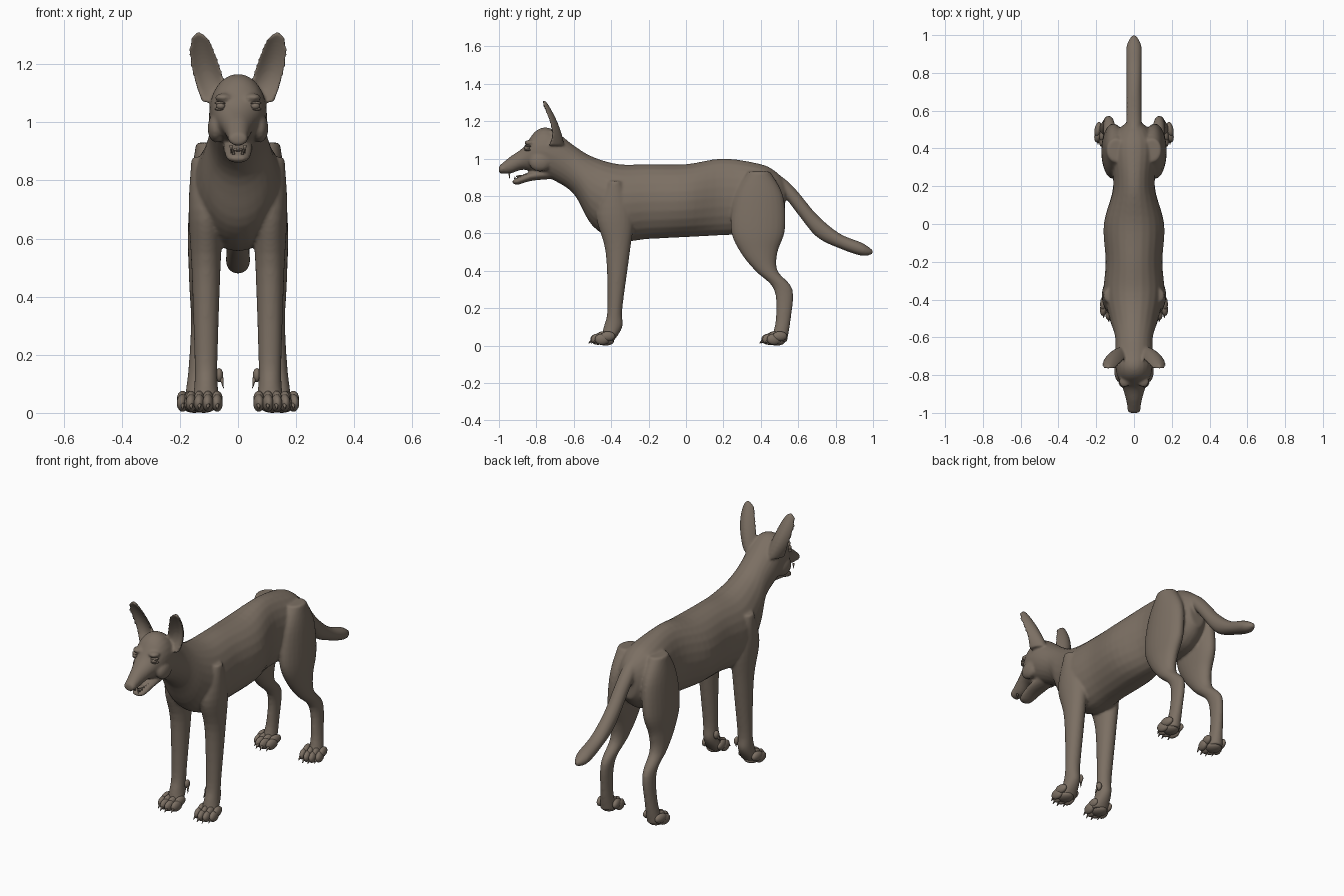
import bpy, bmesh, math
from mathutils import Vector, Matrix

if "Cube" in bpy.data.objects:
    bpy.data.objects.remove(bpy.data.objects["Cube"])

# One coat colour for everything
fur = bpy.data.materials.new("brown_grey_fur")
fur.use_nodes = True
colour = (0.2, 0.16, 0.125, 1)
fur.diffuse_color = colour
fur.node_tree.nodes["Principled BSDF"].inputs["Base Color"].default_value = colour

SIDES, STEPS = 24, 5
BOTH = (1, -1)


def spline(a, b, c, d, t):
    """Catmull-Rom blend of four sections."""
    return [q + t / 2 * (r - p + t * (2 * p - 5 * q + 4 * r - s + t * (3 * (q - r) + s - p)))
            for p, q, r, s in zip(a, b, c, d)]


def refine(sections):
    """Add smoothly blended sections between the given ones."""
    last = len(sections) - 1
    smooth = []
    for i in range(last):
        quad = [sections[min(max(k, 0), last)] for k in range(i - 1, i + 3)]
        smooth += [spline(*quad, step / STEPS) for step in range(STEPS)]
    return smooth + [sections[last]]


def loft(bm, ovals, sides=(1,), cup=0):
    """Skin ovals given as (centre x, half width, first side point, opposite side point)."""
    for side in sides:
        rings = []
        for x, half, a, b in ovals:
            ring = []
            for k in range(SIDES):
                angle = math.tau * k / SIDES
                across = half * math.sin(angle)
                y, z = (a + b) / 2 + (a - b) / 2 * math.cos(angle)
                dip = cup * across * math.sin(angle)
                ring.append(bm.verts.new((side * (x + across), y - dip, z)))
            rings.append(ring)
        for lower, upper in zip(rings, rings[1:]):
            for k in range(SIDES):
                bm.faces.new((lower[k - 1], lower[k], upper[k], upper[k - 1]))
        bm.faces.new(rings[0])
        bm.faces.new(rings[-1])


def lengthwise(bm, sections):
    """A form along y, from (y, top, bottom, half width)."""
    loft(bm, [(0, half, Vector((y, top)), Vector((y, bottom)))
              for y, top, bottom, half in refine(sections)])


def leg(bm, sections, foot_x, lean):
    """A pair of legs, from (height, front, back, half width)."""
    loft(bm, [(foot_x - lean * z, half, Vector((front, z)), Vector((back, z)))
              for z, front, back, half in refine(sections)], BOTH)


def ball(bm, centre, radii, turn=0):
    matrix = Matrix.Translation(centre) @ Matrix.Rotation(turn, 4, "Z") @ Matrix.Diagonal((*radii, 1))
    bmesh.ops.create_uvsphere(bm, u_segments=16, v_segments=10, radius=1, matrix=matrix)


def spike(bm, base, tip, radius):
    base, tip = Vector(base), Vector(tip)
    way = tip - base
    turn = way.to_track_quat("Z", "Y").to_matrix().to_4x4()
    bmesh.ops.create_cone(bm, cap_ends=True, segments=8, radius1=radius, radius2=radius / 6,
                          depth=way.length, matrix=Matrix.Translation((base + tip) / 2) @ turn)


def finish(bm, name):
    bmesh.ops.recalc_face_normals(bm, faces=bm.faces)
    for face in bm.faces:
        face.smooth = True
    mesh = bpy.data.meshes.new(name)
    bm.to_mesh(mesh)
    bm.free()
    mesh.materials.append(fur)
    obj = bpy.data.objects.new(name, mesh)
    bpy.context.collection.objects.link(obj)
    return obj


# All soft forms are fused into one skin
bm = bmesh.new()

# Trunk, neck and upper head, from rump to nose
lengthwise(bm, [
    (.53, .88, .7, .05), (.48, .93, .64, .1), (.4, .97, .6, .13), (.2, 1, .59, .11),
    (0, .97, .58, .16), (-.2, .97, .57, .15), (-.36, .97, .56, .16), (-.5, 1.01, .64, .13),
    (-.6, 1.07, .81, .1), (-.72, 1.16, .89, .1), (-.8, 1.15, .92, .09),
    (-.87, 1.06, .94, .06), (-.94, 1.01, .92, .04), (-1, .96, .92, .03),
])

# Lower jaw
lengthwise(bm, [(-.73, .95, .89, .05), (-.83, .93, .88, .05), (-.9, .9, .86, .04), (-.93, .88, .87, .02)])

# Drooping tail
lengthwise(bm, [
    (.45, .94, .86, .03), (.53, .89, .79, .04), (.6, .82, .7, .04), (.7, .7, .58, .04),
    (.82, .6, .52, .04), (.94, .55, .48, .04), (1, .51, .49, .01),
])

# Front legs, from shoulder to paw
leg(bm, [
    (.88, -.42, -.34, .05), (.7, -.48, -.28, .06), (.5, -.43, -.3, .05),
    (.2, -.42, -.34, .04), (.1, -.44, -.34, .04), (.02, -.46, -.39, .05),
], foot_x=.11, lean=0)

# Hind legs, from hip over the hock to the paw
leg(bm, [
    (.93, .33, .45, .05), (.8, .26, .52, .06), (.62, .24, .53, .06), (.5, .29, .49, .05),
    (.4, .37, .49, .04), (.3, .47, .57, .03), (.14, .48, .56, .03), (.02, .45, .54, .04),
], foot_x=.15, lean=.06)

# Cupped ears narrowing to a tip
ear = []
for i in range(13):
    t = i / 12
    z = 1.07 + .24 * t
    back = -.65 - .04 * t - .06 * t * t
    thick = .02 + .06 * (1 - t) ** 4
    half = .053 * math.sqrt(1.02 - t ** 4)
    ear.append((.07 + .1 * t - .035 * t * t, half, Vector((back - thick, z)), Vector((back, z))))
loft(bm, ear, BOTH, cup=.6)

# Brow ridges, cheeks and nostril wings
for s in BOTH:
    ball(bm, (s * .05, -.835, 1.085), (.03, .03, .015), s * .5)
    ball(bm, (s * .075, -.78, .98), (.03, .06, .05))
    ball(bm, (s * .018, -.98, .945), (.018, .016, .018))

body = finish(bm, "body")
remesh = body.modifiers.new("fuse", "REMESH")
remesh.mode = "VOXEL"
remesh.voxel_size = .007
remesh.use_smooth_shade = True
relax = body.modifiers.new("relax", "SMOOTH")
relax.factor = .5
relax.iterations = 7


# Four toes with claws and a heel pad on each paw, splayed outwards
def paws(name, x, y, splay):
    bm = bmesh.new()
    for s in BOTH:
        centre = Vector((s * x, y, 0))
        spin = Matrix.Rotation(s * splay, 3, "Z")
        for off in (-1.5, -.5, .5, 1.5):
            root = centre + spin @ Vector((off * .03, .018 * (abs(off) > 1), 0))
            ball(bm, root + Vector((0, 0, .034)), (.019, .04, .03), s * splay)
            ball(bm, root + Vector((0, .03, .05)), (.018, .04, .026), s * splay)
            spike(bm, root + Vector((0, -.03, .03)), root + Vector((0, -.05, .012)), .008)
        ball(bm, centre + Vector((0, .04, .022)), (.042, .045, .022))
    finish(bm, name)


paws("front_toes", .118, -.47, .1)
paws("hind_toes", .15, .445, .2)

# Dew claws on the inside of the front legs
bm = bmesh.new()
for s in BOTH:
    ball(bm, (s * .065, -.37, .13), (.014, .018, .024))
    spike(bm, (s * .057, -.375, .12), (s * .05, -.385, .085), .007)
finish(bm, "dew_claws")

# Eyes with lids
bm = bmesh.new()
for s in BOTH:
    ball(bm, (s * .06, -.85, 1.056), (.017, .015, .013), s * .6)
    for lid in (-.01, .01):
        ball(bm, (s * .062, -.846, 1.056 + lid), (.021, .015, .006), s * .6)
finish(bm, "eyes")

# Teeth along the lower jaw, with canines above
bm = bmesh.new()
for s in BOTH:
    for i in range(5):
        root = Vector((s * (.015 + .003 * i), -.915 + .015 * i, .89 + .004 * i))
        spike(bm, root, root + Vector((0, 0, .015)), .005)
    spike(bm, (s * .024, -.945, .922), (s * .024, -.943, .893), .006)
finish(bm, "teeth")

# Tongue lying in the open mouth
bm = bmesh.new()
ball(bm, (0, -.865, .905), (.02, .045, .008))
finish(bm, "tongue")
